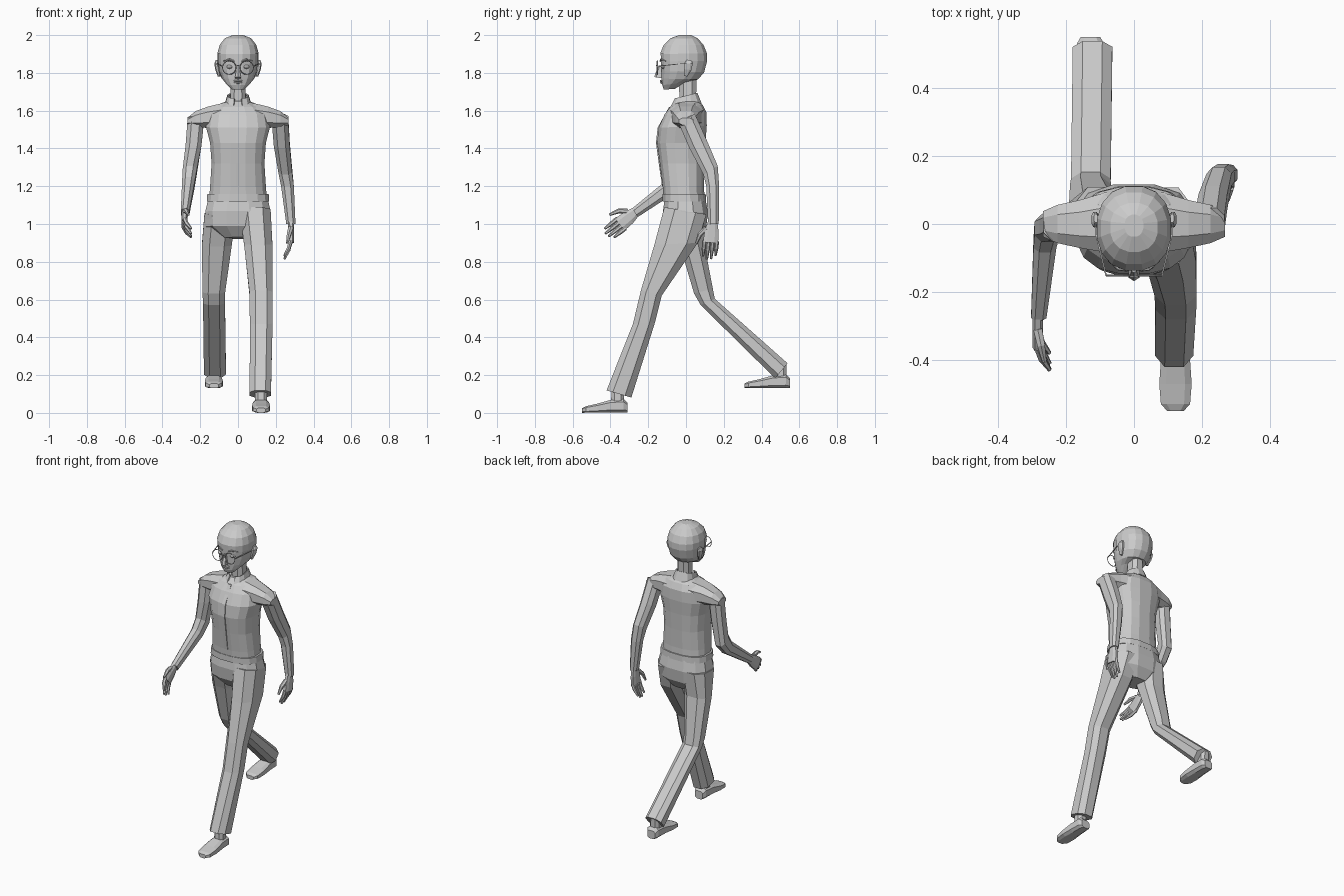
import bpy, bmesh, math
from mathutils import Vector

if "Cube" in bpy.data.objects:
    bpy.data.objects.remove(bpy.data.objects["Cube"])

grey = bpy.data.materials.new("plain grey")
grey.use_nodes = True
grey.diffuse_color = (0.6, 0.6, 0.6, 1)
grey.node_tree.nodes["Principled BSDF"].inputs["Base Color"].default_value = (0.6, 0.6, 0.6, 1)


def finish(name, bm):
    """Turn a bmesh into a flat shaded grey object."""
    bmesh.ops.recalc_face_normals(bm, faces=bm.faces)
    mesh = bpy.data.meshes.new(name)
    bm.to_mesh(mesh)
    bm.free()
    mesh.materials.append(grey)
    obj = bpy.data.objects.new(name, mesh)
    bpy.context.collection.objects.link(obj)
    return obj


def skin(name, rings, sides=8, power=0.8, caps=True, drop=None):
    """Loft rounded sections, each given as centre and two half axes."""
    bm = bmesh.new()
    loops = []
    for centre, u, v in rings:
        loop = []
        for i in range(sides):
            a = math.tau * (i + 0.5) / sides
            c, s = math.cos(a), math.sin(a)
            c, s = (math.copysign(abs(t) ** power, t) for t in (c, s))
            loop.append(bm.verts.new(centre + u * c + v * s))
        loops.append(loop)
    for low, high in zip(loops, loops[1:]):
        for i in range(sides):
            j = (i + 1) % sides
            bm.faces.new((low[i], low[j], high[j], high[i]))
    if caps:
        bm.faces.new(loops[0])
        bm.faces.new(loops[-1])
    if drop:
        gone = [f for f in bm.faces if drop(f.calc_center_median())]
        bmesh.ops.delete(bm, geom=gone, context="FACES")
    return finish(name, bm)


def loft(name, rows, **options):
    """Rows: x centre, x half width, front (y, z), back (y, z)."""
    rings = []
    for x, half, front_y, front_z, back_y, back_z in rows:
        front, back = Vector((x, front_y, front_z)), Vector((x, back_y, back_z))
        rings.append(((front + back) / 2, Vector((half, 0, 0)), (back - front) / 2))
    return skin(name, rings, **options)


def tube(name, points, radii, sides=6, flat=1.0):
    """Tapered tube through points, thinned along x by flat."""
    points = [Vector(p) for p in points]
    rings = []
    for i, p in enumerate(points):
        along = (points[min(i + 1, len(points) - 1)] - points[max(i - 1, 0)]).normalized()
        side = Vector((1, 0, 0)) if abs(along.x) < 0.8 else Vector((0, 0, 1))
        v = along.cross(side).normalized()
        rings.append((p, v.cross(along) * radii[i] * flat, v * radii[i]))
    return skin(name, rings, sides=sides, power=1)


def ball(name, centre, size):
    bm = bmesh.new()
    bmesh.ops.create_uvsphere(bm, u_segments=10, v_segments=6, radius=1)
    bmesh.ops.scale(bm, vec=size, verts=bm.verts)
    bmesh.ops.translate(bm, vec=centre, verts=bm.verts)
    return finish(name, bm)


# Shirt, belt and trouser seat
loft("shirt_body", [
    (0, .155, -.12, 1.13, .10, 1.13), (0, .15, -.125, 1.2, .097, 1.2),
    (0, .142, -.14, 1.32, .10, 1.32), (0, .15, -.155, 1.43, .105, 1.43),
    (0, .172, -.147, 1.51, .112, 1.52), (0, .16, -.115, 1.58, .11, 1.59),
    (0, .12, -.085, 1.62, .09, 1.63), (0, .055, -.05, 1.65, .06, 1.655)], sides=16)
loft("waistband", [(0, .168, -.125, 1.12, .108, 1.12), (0, .165, -.125, 1.16, .106, 1.16)], sides=16)
loft("trouser_seat", [
    (0, .16, -.115, 1.14, .105, 1.14), (0, .178, -.125, 1.07, .12, 1.06),
    (0, .175, -.115, .99, .11, .98), (0, .09, -.07, .93, .07, .92)], sides=12)

# Button strip down the chest
loft("button_strip", [
    (0, .013, -.127, 1.2, -.12, 1.2), (0, .013, -.145, 1.32, -.13, 1.32),
    (0, .013, -.16, 1.43, -.14, 1.43), (0, .013, -.151, 1.51, -.14, 1.51),
    (0, .013, -.09, 1.62, -.08, 1.62)], sides=4, power=.3)

# Collar, open at the throat, and neck
collar = loft("collar", [
    (0, .072, -.085, 1.62, .085, 1.64), (0, .058, -.06, 1.665, .062, 1.695)],
    sides=12, caps=False, drop=lambda c: c.y < -.05 and abs(c.x) < .03)
collar.modifiers.new("cloth", "SOLIDIFY").thickness = .008
loft("neck", [(0, .045, -.035, 1.6, .055, 1.63), (0, .042, -.04, 1.73, .06, 1.79)])

# Head and close cropped hair
skull = [
    (.035, -.118, 1.712, -.06, 1.715), (.063, -.127, 1.735, 0, 1.75),
    (.085, -.131, 1.77, .065, 1.765), (.1, -.132, 1.81, .095, 1.80),
    (.107, -.135, 1.86, .111, 1.86), (.108, -.136, 1.90, .11, 1.90),
    (.096, -.117, 1.945, .092, 1.945), (.068, -.08, 1.98, .06, 1.98),
    (.025, -.035, 1.997, .025, 1.997)]
loft("head", [(0,) + row for row in skull], sides=16, power=.9)
loft("hair", [(0, w + .003, f - .003, a + .003, b + .003, c + .003) for w, f, a, b, c in skull],
     sides=16, power=.9, drop=lambda c: c.z < 1.78 or (c.y < -.05 and c.z < 1.91))

# Face
loft("nose", [
    (0, .018, -.168, 1.778, -.12, 1.77), (0, .014, -.163, 1.795, -.12, 1.8),
    (0, .008, -.143, 1.84, -.12, 1.84)], sides=6)
for name, z, depth in (("upper_lip", 1.758, .011), ("lower_lip", 1.748, .009)):
    ball(name, (0, -.128, z), (.026, depth, .006))

for side, label in ((1, "left"), (-1, "right")):
    # Eyes, ears and glasses
    ball(label + "_eye", (side * .044, -.117, 1.832), (.019, .017, .011))
    tube(label + "_eyebrow", [(side * .02, -.136, 1.862), (side * .045, -.132, 1.872),
                              (side * .075, -.108, 1.863)], [.004, .005, .003])
    loft(label + "_ear", [
        (side * .1, .008, -.01, 1.785, .008, 1.78), (side * .11, .011, -.012, 1.82, .03, 1.815),
        (side * .115, .011, -.01, 1.85, .037, 1.85), (side * .112, .006, .003, 1.868, .03, 1.866)])
    loop = [(side * .046 + .036 * math.cos(a), -.152, 1.828 + .036 * math.sin(a))
            for a in [math.tau * i / 16 for i in range(16)]]
    for i, p in enumerate(loop):
        loop[i] = Vector(p)
    bm = bmesh.new()
    hub = Vector((side * .046, -.152, 1.828))
    rim = [[bm.verts.new(hub + (p - hub) * k + Vector((0, d, 0)))
            for k, d in ((1.06, 0), (1, -.003), (.94, 0), (1, .003))] for p in loop]
    for one, two in zip(rim, rim[1:] + rim[:1]):
        for i in range(4):
            bm.faces.new((one[i], one[i - 1], two[i - 1], two[i]))
    finish(label + "_lens_rim", bm)
    tube(label + "_glasses_arm", [(side * .082, -.152, 1.835), (side * .112, -.03, 1.848),
                                  (side * .113, .02, 1.85)], [.003] * 3, sides=4)
    # Sleeve cap running out over the shoulder
    rings = [(Vector((side * x, y, z)), Vector((0, w, 0)), Vector((0, 0, h)))
             for x, y, z, w, h in ((.08, .005, 1.57, .095, .075), (.16, 0, 1.565, .075, .06),
                                   (.225, 0, 1.555, .06, .045), (.268, 0, 1.543, .04, .02))]
    skin(label + "_shoulder", rings)
tube("glasses_bridge", [(-.012, -.153, 1.836), (0, -.156, 1.84), (.012, -.153, 1.836)], [.003] * 3, sides=4)

# Arms: the left trails, the right reaches forward
loft("left_arm", [
    (.222, .047, -.045, 1.54, .05, 1.585), (.232, .045, .015, 1.4, .115, 1.44),
    (.25, .039, .09, 1.26, .17, 1.31), (.262, .036, .105, 1.2, .178, 1.2),
    (.28, .026, .115, 1.0, .175, 1.0)])
loft("right_arm", [
    (-.222, .047, -.05, 1.57, .045, 1.56), (-.235, .045, -.055, 1.42, .04, 1.42),
    (-.255, .04, -.055, 1.31, .03, 1.25), (-.262, .036, -.085, 1.25, -.03, 1.18),
    (-.28, .024, -.285, 1.085, -.255, 1.035)])


def hand(label, wrist, down, across, inward):
    """Palm, four fingers and a thumb laid out along down and across."""
    wrist, down, across = Vector(wrist), Vector(down), Vector(across)
    curl = Vector((inward, 0, 0))
    thin = Vector((.017, 0, 0))
    skin(label + "_palm", [
        (wrist - down * .015, thin, across * .026), (wrist + down * .04, thin, across * .04),
        (wrist + down * .1, thin, across * .043)])
    for i, reach in enumerate((.085, .1, .095, .075)):
        root = wrist + down * .09 + across * (.033 - .022 * i)
        tube(f"{label}_finger_{i}", [root, root + down * reach * .5 + curl * .012,
                                     root + down * reach + curl * .035], [.012, .011, .006])
    root = wrist + down * .025 + across * .03
    tube(label + "_thumb", [root, root + down * .035 + across * .03 + curl * .01,
                            root + down * .085 + across * .045 + curl * .02], [.015, .013, .007])


hand("left", (.28, .14, 1.0), (0, -.1, -.99), (0, -.99, .1), -1)
hand("right", (-.283, -.272, 1.06), (0, -.78, -.63), (0, -.63, .78), 1)

# Trouser legs: left forward, right pushing off behind
loft("left_trouser_leg", [
    (.09, .088, -.122, 1.09, .115, 1.05), (.107, .08, -.175, .89, .07, .9),
    (.122, .066, -.242, .65, -.125, .62), (.123, .064, -.285, .47, -.16, .48),
    (.118, .06, -.425, .12, -.285, .08)])
loft("right_trouser_leg", [
    (-.095, .088, -.1, 1.05, .115, 1.06), (-.112, .084, -.035, .88, .1, .9),
    (-.128, .064, .04, .63, .145, .66), (-.127, .062, .075, .57, .155, .605),
    (-.122, .062, .47, .18, .54, .265)])


# Shoes and ankles
def shoe(label, x, heel, floor):
    profile = ((0, .03, .055), (-.02, .042, .075), (-.09, .045, .07),
               (-.16, .05, .05), (-.22, .045, .036), (-.24, .025, .026))
    loft(label + "_shoe", [(x, half, heel + y, floor, heel + y, floor + top)
                           for y, half, top in profile], power=.6)
    loft(label + "_ankle", [(x, .035, heel - .09, floor + .05, heel - .015, floor + .05),
                            (x, .033, heel - .085, floor + .13, heel - .015, floor + .13)])


shoe("left", .122, -.31, 0)
shoe("right", -.128, .55, .13)
